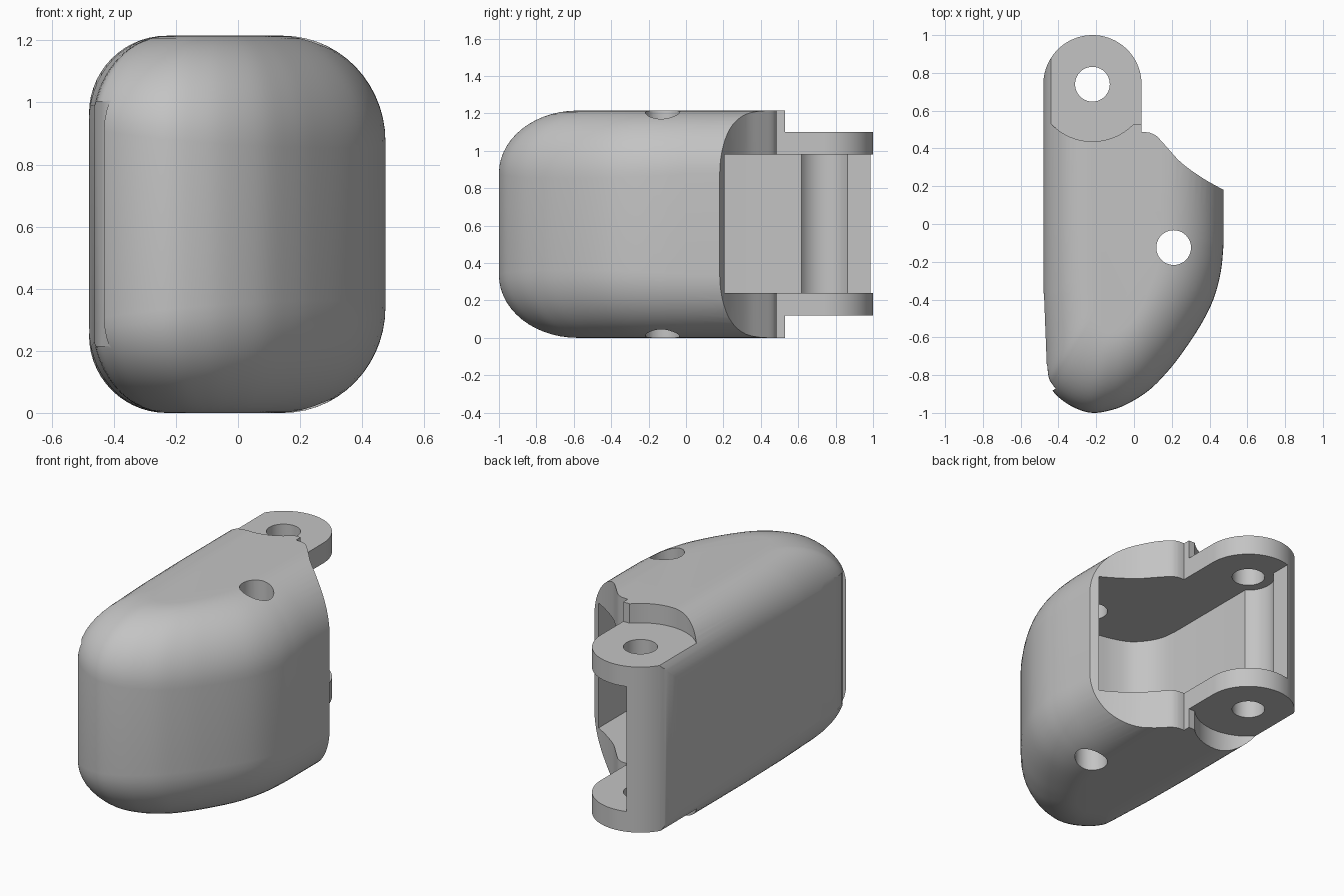
import bpy, bmesh, math
from mathutils import Vector

if "Cube" in bpy.data.objects:
    bpy.data.objects.remove(bpy.data.objects["Cube"])

H = 1.215                      # overall height
PIN = (-0.22, 0.74)            # hinge pin centre
BOLT = (0.21, -0.125)          # bolt centre
LOW, HIGH = 0.24, 0.98         # cavity floor and ceiling

grey = bpy.data.materials.new("plain grey")
grey.use_nodes = True
grey.diffuse_color = (0.55, 0.55, 0.55, 1)
grey.node_tree.nodes["Principled BSDF"].inputs["Base Color"].default_value = (0.55, 0.55, 0.55, 1)


def arc(centre, r, start, end, n=24):
    """Points along an arc, angles in degrees."""
    out = []
    for i in range(n + 1):
        a = math.radians(start + (end - start) * i / n)
        out.append((centre[0] + r * math.cos(a), centre[1] + r * math.sin(a)))
    return out


def smooth(pts, n=4):
    """Catmull-Rom curve through the points."""
    p = [Vector(q) for q in pts]
    p = [2 * p[0] - p[1]] + p + [2 * p[-1] - p[-2]]
    out = []
    for a, b, c, d in zip(p, p[1:], p[2:], p[3:]):
        for i in range(n):
            t = i / n
            out.append(tuple(0.5 * (2 * b + (c - a) * t + (2 * a - 5 * b + 4 * c - d) * t ** 2
                                    + (3 * b - a - 3 * c + d) * t ** 3)))
    return out + [tuple(pts[-1])]


def loft(name, rings):
    """Closed solid through rings of equal length."""
    bm = bmesh.new()
    layers = [[bm.verts.new(v) for v in ring] for ring in rings]
    n = len(layers[0])
    for a, b in zip(layers, layers[1:]):
        for i in range(n):
            j = (i + 1) % n
            bm.faces.new((a[i], a[j], b[j], b[i]))
    bm.faces.new(layers[0][::-1])
    bm.faces.new(layers[-1])
    bmesh.ops.recalc_face_normals(bm, faces=bm.faces)
    mesh = bpy.data.meshes.new(name)
    bm.to_mesh(mesh)
    bm.free()
    obj = bpy.data.objects.new(name, mesh)
    bpy.context.collection.objects.link(obj)
    mesh.materials.append(grey)
    return obj


def prism(name, plan, z0, z1):
    return loft(name, [[(x, y, z) for x, y in plan] for z in (z0, z1)])


def cut(obj, tool, operation="DIFFERENCE"):
    """Apply a boolean and remove the tool."""
    tool.hide_render = True
    mod = obj.modifiers.new("cut", "BOOLEAN")
    mod.operation = operation
    mod.solver = "EXACT"
    mod.object = tool
    bpy.context.view_layer.objects.active = obj
    bpy.ops.object.modifier_apply(modifier=mod.name)
    bpy.data.objects.remove(tool)


# Rounded shell: plan outline shrinking towards top and bottom
nose = smooth([(0.475, -0.1), (0.46, -0.25), (0.42, -0.4), (0.35, -0.54), (0.25, -0.69),
               (0.17, -0.79), (0.08, -0.88), (-0.03, -0.95), (-0.12, -0.985), (-0.22, -1),
               (-0.31, -0.975), (-0.39, -0.925), (-0.44, -0.87), (-0.465, -0.81),
               (-0.472, -0.65), (-0.48, -0.4)])
outline = [(0.475, 1.1), (0.475, 0.0)] + nose + [(-0.48, 0.0), (-0.48, 1.1)]


def ring(angle, top):
    t = 1 - math.cos(angle)
    pts = []
    for x, y in outline:
        u = (x + 0.48) / 0.955
        r = 0.25 + 0.09 * u + 0.06 * max(0, -y)
        drop = r * (1 - math.sin(angle))
        nx = x + t * (0.25 - 0.58 * u)
        ny = y * (1 - 0.42 * t) if y < 0 else y
        pts.append((nx, ny, H - drop if top else drop))
    return pts


steps = [math.pi / 2 * i / 14 for i in range(15)]
casing = loft("casing", [ring(a, False) for a in reversed(steps)] + [ring(a, True) for a in steps])

# Trim the back: concave mouth, small nub and round hinge ears
mouth = smooth([(0.475, 0.18), (0.36, 0.245), (0.25, 0.325), (0.18, 0.4), (0.12, 0.465), (0.08, 0.485)])
plan = ([(-0.6, -1.2), (0.6, -1.2), (0.6, 0.12)] + mouth + [(0.04, 0.487)]
        + arc(PIN, 0.26, 0, 180, 40) + [(-0.6, 0.74)])
cut(casing, prism("trim", plan, -0.1, H + 0.1), "INTERSECT")

# Step down from the body to the ears, top and bottom
step = [(0.6, 0.53)] + [(0.6, 1.2), (-0.6, 1.2), (-0.6, 0.53)] + arc(PIN, 0.303, 224, 316, 24)
for z0, z1 in ((-0.2, 0.12), (1.1, 1.4)):
    cut(casing, prism("ear_step", step, z0, z1))

# Inner cavity, with a clearance groove for the pin in the side wall
groove = arc(PIN, 0.147, 123, 237, 16)
inner = smooth([(-0.3, 0.0), (-0.288, -0.09), (-0.25, -0.17), (-0.18, -0.245), (-0.08, -0.285), (0.02, -0.305)])
cavity = ([(0.43, 1.2), (-0.3, 1.2)] + groove + inner
          + arc(BOLT, 0.22, 270, 360, 14))
cut(casing, prism("cavity", cavity, LOW, HIGH))

# Pin holes and bolt holes
for centre in (PIN, BOLT):
    cut(casing, prism("hole", arc(centre, 0.092, 0, 360, 40)[:-1], -0.2, H + 0.2))

# Shallow thumb recess on the flat side near the nose, rounded at its rear corners
recess = prism("recess", [(-0.55, -0.33), (-0.478, -0.33), (-0.462, -0.74), (-0.44, -0.83),
                          (-0.415, -0.872), (-0.55, -0.95)], 0.215, 1.003)
bm = bmesh.new()
bm.from_mesh(recess.data)
corners = [e for e in bm.edges if all(abs(v.co.y + 0.33) < 0.001 for v in e.verts)
           and abs(e.verts[0].co.x - e.verts[1].co.x) > 0.01]
bmesh.ops.bevel(bm, geom=corners, offset=0.1, segments=6, profile=0.5, affect="EDGES")
bm.to_mesh(recess.data)
bm.free()
cut(casing, recess)

bpy.ops.object.select_all(action="DESELECT")
casing.select_set(True)
bpy.context.view_layer.objects.active = casing
bpy.ops.object.shade_smooth_by_angle(angle=math.radians(30))
